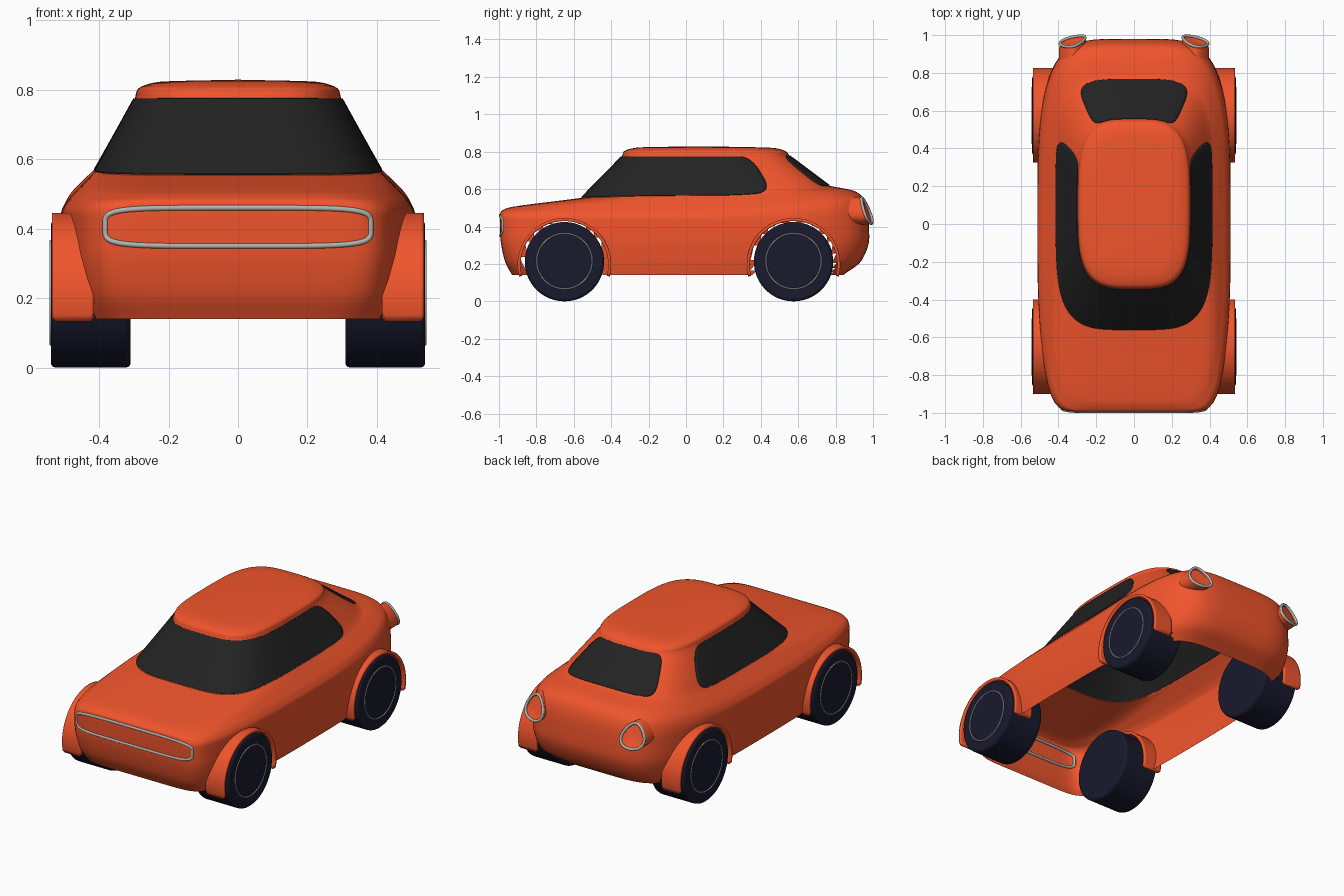
import bpy, bmesh, math
from mathutils import Vector
from mathutils.bvhtree import BVHTree

if "Cube" in bpy.data.objects:
    bpy.data.objects.remove(bpy.data.objects["Cube"])


def material(name, rgb):
    m = bpy.data.materials.new(name)
    m.diffuse_color = (*rgb, 1)
    m.use_nodes = True
    m.node_tree.nodes["Principled BSDF"].inputs["Base Color"].default_value = m.diffuse_color
    return m


PAINT = material("orange_paint", (0.88, 0.09, 0.025))
GLASS = material("dark_glass", (0.016, 0.016, 0.016))
RUBBER = material("dark_rubber", (0.009, 0.010, 0.026))
CHROME = material("light_metal", (0.45, 0.45, 0.43))
WHEEL_Y, WHEEL_Z, WHEEL_R = (-0.65, 0.575), 0.215, 0.212

# Body rings, bottom to roof: front y, back y, half width, z at front / side / back,
# corner squareness front / back, narrowing towards front / back
RINGS = [
    (-.93, .84, .490, .14, .14, .14, 9, 5, .15, .10),
    (-.97, .94, .503, .22, .22, .22, 12, 5, .16, .10),
    (-.992, .98, .512, .34, .34, .34, 14, 5, .16, .10),
    (-.995, .972, .510, .44, .44, .47, 14, 5, .16, .10),
    (-.992, .945, .495, .475, .475, .555, 12, 5, .16, .10),
    (-.96, .90, .458, .498, .517, .59, 8, 4.5, .14, .06),
    (-.56, .768, .413, .553, .563, .617, 4.2, 4, 0, 0),
    (-.342, .553, .297, .775, .775, .778, 3.6, 3.6, 0, 0),
    (-.333, .54, .290, .80, .80, .797, 3.6, 3.6, 0, 0),
    (-.25, .47, .225, .823, .823, .82, 3.4, 3.4, 0, 0),
    (.10, .10, 0, .829, .829, .829, 3, 3, 0, 0),
]
BREAKS = (0, 6, 7, 10)   # belt line and roof edge stay crisp


def ring_at(v):
    s = min(int(v), len(RINGS) - 2)
    t = v - s
    out = []
    for k in range(len(RINGS[0])):
        d = lambda j: RINGS[j + 1][k] - RINGS[j][k]

        def slope(knot):
            if knot in BREAKS:
                return d(s)
            a, b = d(knot - 1), d(knot)
            return 2 * a * b / (a + b) if a * b > 0 else 0
        p, q, m, n = RINGS[s][k], RINGS[s + 1][k], slope(s), slope(s + 1)
        out.append(p * (2*t**3 - 3*t*t + 1) + m * (t**3 - 2*t*t + t)
                   + q * (3*t*t - 2*t**3) + n * (t**3 - t*t))
    return out


def surface(deg, ring):
    f, b, w, zf, zs, zb, nf, nb, tf, tb = ring
    c, s = math.cos(math.radians(deg)), math.sin(math.radians(deg))
    n, z, taper = (nf, zf, tf) if s < 0 else (nb, zb, tb)
    r = (abs(c)**n + abs(s)**n) ** (-1 / n)
    t = s * r
    return Vector((w * c * r * (1 - taper * abs(t)**3),
                   (f + b) / 2 + (b - f) / 2 * t, zs + (z - zs) * t * t))


def finish(ob, mat, angle=35):
    if mat:
        ob.data.materials.append(mat)
    bpy.ops.object.select_all(action='DESELECT')
    bpy.context.view_layer.objects.active = ob
    ob.select_set(True)
    bpy.ops.object.shade_smooth_by_angle(angle=math.radians(angle))
    return ob


def grid(name, rows, mat, closed=False, thick=0, cap=False, skip=None):
    n = len(rows[0])
    bm = bmesh.new()
    vs = [[bm.verts.new(p) for p in row] for row in rows]
    for a, b in zip(vs, vs[1:]):
        for i in range(n if closed else n - 1):
            k = (i + 1) % n
            quad = (a[i], a[k], b[k], b[i])
            if skip and skip(sum((v.co for v in quad), Vector()) / 4):
                continue
            bm.faces.new(quad)
    if cap:
        bm.faces.new(vs[-1])
    bmesh.ops.remove_doubles(bm, verts=bm.verts, dist=1e-5)
    if cap:
        bmesh.ops.recalc_face_normals(bm, faces=bm.faces)
    me = bpy.data.meshes.new(name)
    bm.to_mesh(me)
    bm.free()
    ob = bpy.data.objects.new(name, me)
    bpy.context.collection.objects.link(ob)
    finish(ob, mat)
    if thick:
        mod = ob.modifiers.new("thickness", 'SOLIDIFY')
        mod.thickness, mod.offset = thick, 0
    return ob


def tube(name, points, radius, mat):
    cu = bpy.data.curves.new(name, 'CURVE')
    cu.dimensions, cu.bevel_depth, cu.bevel_resolution = '3D', radius, 3
    sp = cu.splines.new('POLY')
    sp.points.add(len(points) - 1)
    for p, co in zip(sp.points, points):
        p.co = (*co, 1)
    sp.use_cyclic_u = True
    ob = bpy.data.objects.new(name, cu)
    bpy.context.collection.objects.link(ob)
    cu.materials.append(mat)


# Body shell, open below, with the wheel openings left out
def in_wheel(c):
    return any(math.hypot(c.y - y, c.z - WHEEL_Z) < 0.215 for y in WHEEL_Y) and abs(c.x) > 0.3


U, STEP = 192, 6
levels = [ring_at(j / STEP) for j in range((len(RINGS) - 1) * STEP + 1)]
body = grid("body", [[surface(-90 + 360 * i / U, r) for i in range(U)] for r in levels],
            PAINT, closed=True, skip=in_wheel)


# Windows: patches of the same surface between belt line and roof edge
def window(name, middle, reach, cols):
    rows = []
    for j in range(25):
        h = (1 - math.cos(math.pi * j / 24)) / 2
        ring, half = ring_at(6.01 + 0.98 * h), reach(abs(2 * h - 1))
        rows.append([surface(middle + half * (2 * i / cols - 1), ring) for i in range(cols + 1)])
    grid(name, rows, GLASS, thick=0.008)


window("windscreen_and_side_windows", -90, lambda e: 110 + 9 * max(0, 1 - e**3) ** (1/3), 140)
window("rear_window", 90, lambda e: 27 + 11 * max(0, 1 - e**4) ** (1/4), 48)

# Grille surround laid onto the nose
tree = BVHTree.FromObject(body, bpy.context.evaluated_depsgraph_get())
path = []
for i in range(120):
    c, s = math.cos(math.tau * i / 120), math.sin(math.tau * i / 120)
    r = (abs(c)**5 + abs(s)**5) ** -0.2
    x, z = 0.382 * c * r, 0.405 + 0.055 * s * r
    hit = tree.ray_cast(Vector((x, -2, z)), Vector((0, 1, 0)))[0]
    path.append((x, hit.y + 0.002 if hit else -0.98, z))
tube("grille_surround", path, 0.008, CHROME)

for sx, side in ((-1, "left"), (1, "right")):
    # Tail lights: tilted teardrop pod with a metal rim
    mid = Vector((0.325, 0.965, 0.485))
    across, up = Vector((0.97, -0.22, 0)), Vector((0, -0.34, 0.94))

    def outline(scale, back):
        pts = []
        for i in range(40):
            a = math.tau * i / 40
            p = mid + across * (0.066 * scale * math.cos(a) * (1 - 0.3 * math.sin(a))) \
                + up * (0.073 * scale * math.sin(a)) - Vector((0, back, 0))
            pts.append(Vector((sx * p.x, p.y, p.z)))
        return pts
    grid(side + "_tail_light", [outline(1.08, 0.10), outline(1.08, 0.03), outline(1.02, 0),
                                outline(0.85, 0.008)], PAINT, closed=True, cap=True)
    tube(side + "_tail_light_rim", outline(1, 0), 0.008, CHROME)

    for y, end in zip(WHEEL_Y, ("front", "rear")):
        # Wheel with thin trim ring
        bpy.ops.mesh.primitive_cylinder_add(vertices=64, radius=WHEEL_R, depth=0.23,
                                            location=(sx * 0.424, y, WHEEL_Z - 0.003),
                                            rotation=(0, math.pi / 2, 0))
        wheel = bpy.context.object
        wheel.name = f"{end}_{side}_wheel"
        bev = wheel.modifiers.new("rounded", 'BEVEL')
        bev.width, bev.segments = 0.014, 3
        finish(wheel, RUBBER)
        tube(f"{end}_{side}_trim_ring",
             [(sx * 0.539, y + 0.148 * math.cos(math.tau * i / 64),
               WHEEL_Z + 0.148 * math.sin(math.tau * i / 64)) for i in range(64)], 0.004, CHROME)

        # Wheel arch flare, wider towards the bottom
        rows = []
        for x in (0.415, 0.425, 0.48, 0.525, 0.535):
            row = []
            for i in range(49):
                lift = 2.5 if x in (0.415, 0.535) else 0
                a = math.radians(-19 + lift + (218 - 2 * lift) * i / 48)
                r = 0.222 + 0.026 * (1 - math.sin(a)) / 1.33
                row.append(Vector((sx * x, y + r * math.cos(a), WHEEL_Z + r * math.sin(a))))
            rows.append(row)
        grid(f"{end}_{side}_arch_flare", rows, PAINT, thick=0.016)
